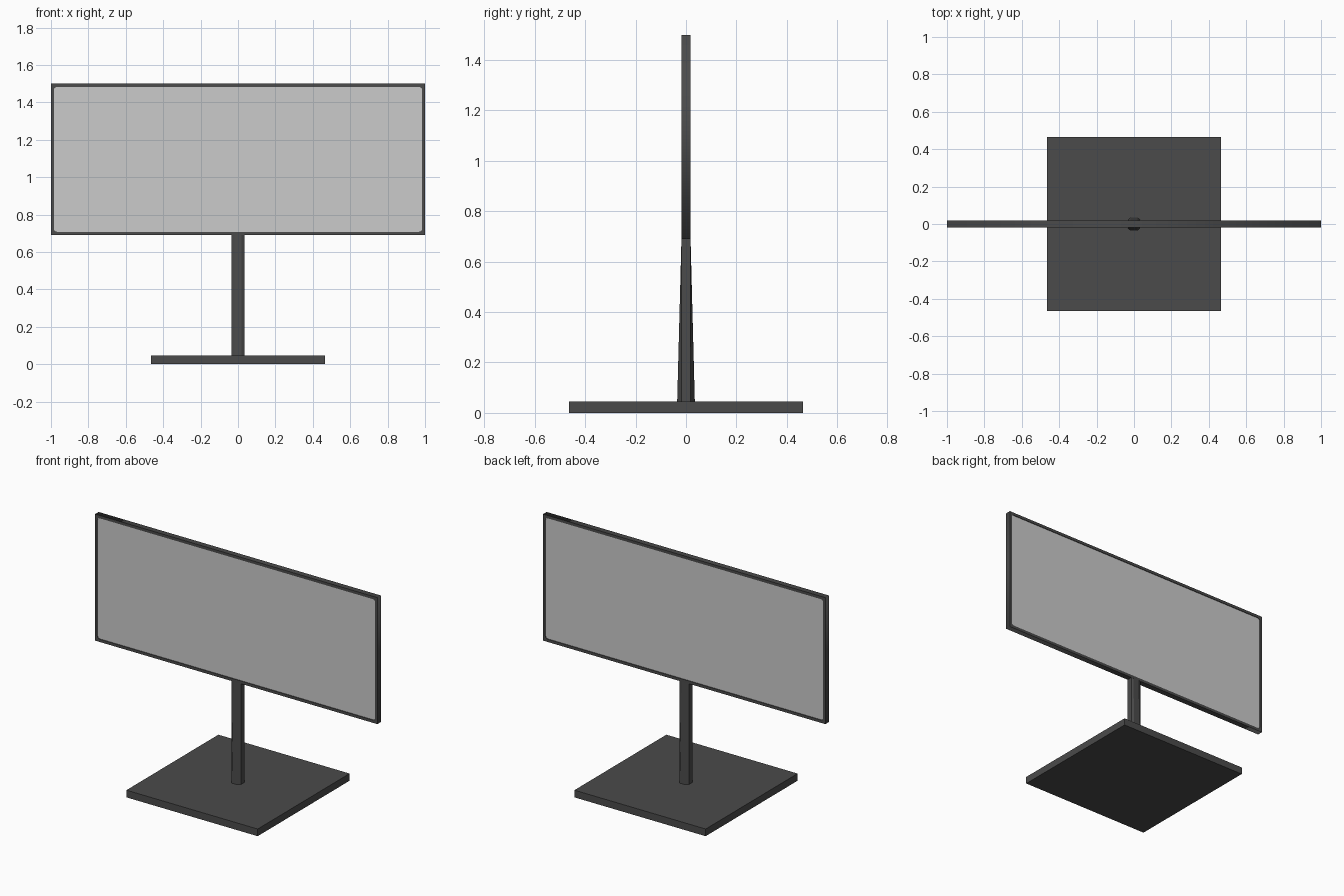
import bpy, bmesh, math

if "Cube" in bpy.data.objects:
    bpy.data.objects.remove(bpy.data.objects["Cube"])


def material(name, value):
    m = bpy.data.materials.new(name)
    m.diffuse_color = (value, value, value, 1)
    m.use_nodes = True
    m.node_tree.nodes["Principled BSDF"].inputs["Base Color"].default_value = m.diffuse_color
    return m


dark = material("dark_grey", 0.07)
light = material("light_grey", 0.6)


def add_mesh(name, bm, mat):
    bmesh.ops.recalc_face_normals(bm, faces=bm.faces)
    me = bpy.data.meshes.new(name)
    bm.to_mesh(me)
    bm.free()
    me.materials.append(mat)
    ob = bpy.data.objects.new(name, me)
    bpy.context.collection.objects.link(ob)
    return ob


def box(name, x, y, z0, z1, mat):
    """Box with half sizes x, y between heights z0 and z1."""
    bm = bmesh.new()
    bmesh.ops.create_cube(bm, size=1)
    for v in bm.verts:
        v.co = (v.co.x * 2 * x, v.co.y * 2 * y, z0 + (v.co.z + 0.5) * (z1 - z0))
    return add_mesh(name, bm, mat)


BASE_TOP, BOTTOM, TOP, DEPTH = 0.046, 0.69, 1.50, 0.018

# Square foot plate
box("base", 0.465, 0.465, 0, BASE_TOP, dark)


# Eight-sided post whose front and back taper to the frame depth
def post_ring(depth):
    quarter = [(0.035, DEPTH), (0.02, depth)]
    half = quarter + [(-x, y) for x, y in reversed(quarter)]
    return half + [(-x, -y) for x, y in half]


bm = bmesh.new()
low = [bm.verts.new((x, y, BASE_TOP - 0.002)) for x, y in post_ring(0.035)]
high = [bm.verts.new((x, y, BOTTOM + 0.002)) for x, y in post_ring(DEPTH - 0.0005)]
for i in range(8):
    j = (i + 1) % 8
    bm.faces.new((low[i], low[j], high[j], high[i]))
bm.faces.new(low)
bm.faces.new(high)
add_mesh("post", bm, dark)

# Sign frame: rectangle outline with a round-cornered opening, extruded
mid = (BOTTOM + TOP) / 2
half_h = (TOP - BOTTOM) / 2
in_x, in_z, r = 0.985, half_h - 0.018, 0.018
outer = [(1, half_h), (-1, half_h), (-1, -half_h), (1, -half_h)]
inner = []
for k, (sx, sz) in enumerate([(1, 1), (-1, 1), (-1, -1), (1, -1)]):
    for s in range(5):
        a = math.pi / 2 * (k + s / 4)
        inner.append((sx * (in_x - r) + r * math.cos(a), sz * (in_z - r) + r * math.sin(a)))

curve = bpy.data.curves.new("sign_frame", "CURVE")
curve.dimensions = "2D"
curve.fill_mode = "BOTH"
curve.extrude = DEPTH
for pts in (outer, inner):
    sp = curve.splines.new("POLY")
    sp.points.add(len(pts) - 1)
    for p, (x, y) in zip(sp.points, pts):
        p.co = (x, y, 0, 1)
    sp.use_cyclic_u = True
curve.materials.append(dark)
frame = bpy.data.objects.new("sign_frame", curve)
frame.rotation_euler.x = math.pi / 2
frame.location.z = mid
bpy.context.collection.objects.link(frame)
bpy.context.view_layer.objects.active = frame
frame.select_set(True)
bpy.ops.object.convert(target="MESH")

# Light panel set just inside the frame, visible on both sides
box("sign_panel", in_x + 0.005, DEPTH - 0.004, mid - in_z - 0.005, mid + in_z + 0.005, light)
